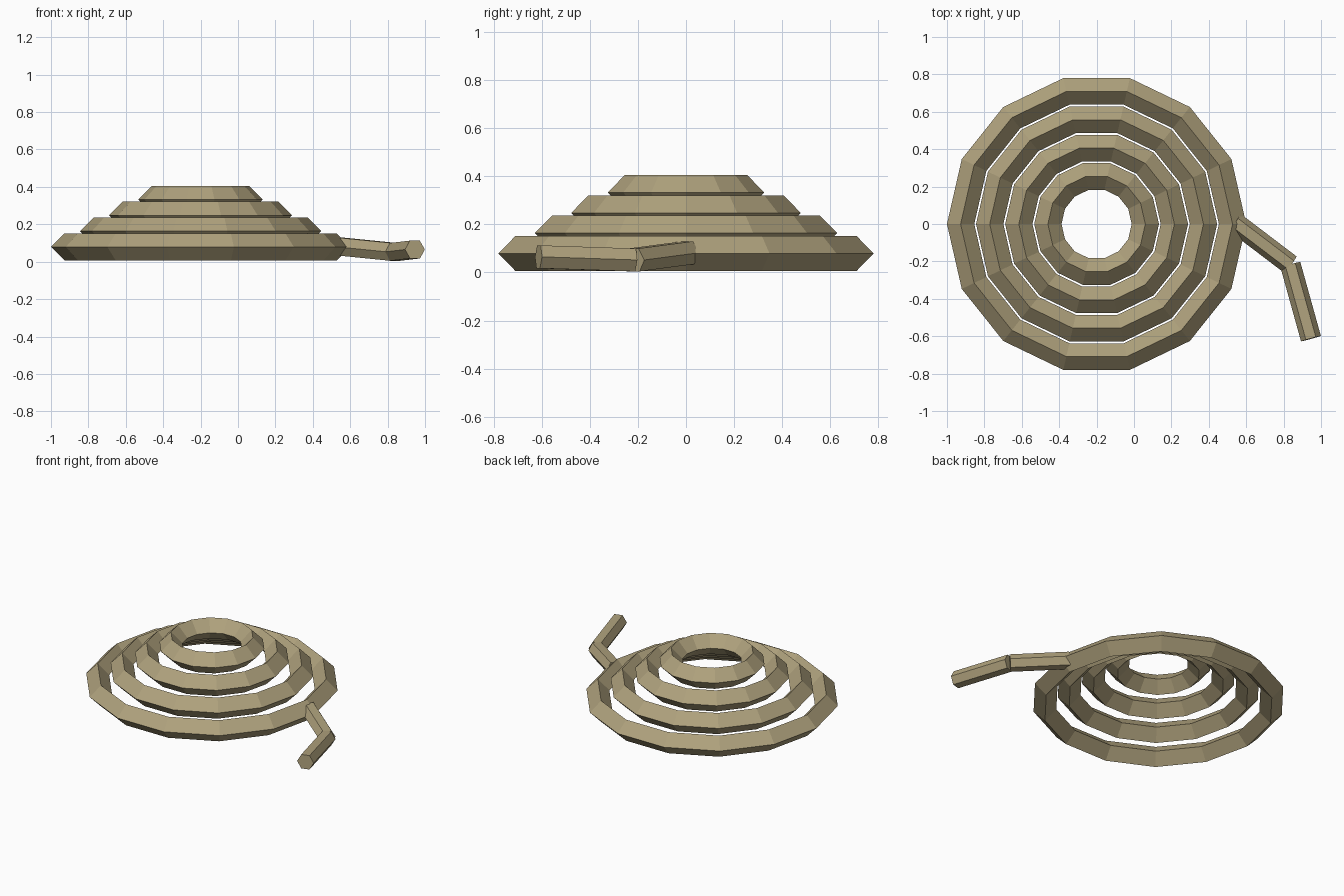
import bpy
import bmesh
from mathutils import Matrix, Vector

if "Cube" in bpy.data.objects:
    bpy.data.objects.remove(bpy.data.objects["Cube"])

rope = bpy.data.materials.new("khaki rope")
rope.diffuse_color = (0.43, 0.36, 0.205, 1)
rope.use_nodes = True
rope.node_tree.nodes["Principled BSDF"].inputs["Base Color"].default_value = rope.diffuse_color

# Stacked coils: 14-sided rings with a diamond section, shrinking upwards
for i in range(4):
    bpy.ops.mesh.primitive_torus_add(
        major_segments=14, minor_segments=4,
        major_radius=0.727 - 0.1555 * i, minor_radius=0.073,
        location=(-0.2, 0, 0.079 + 0.0845 * i))
    coil = bpy.context.object
    coil.name = f"coil_{i + 1}"
    coil.data.materials.append(rope)
    bpy.ops.object.shade_flat()


def rope_piece(name, start, end, radius=0.055):
    """Hexagonal rod between two points, with a flat side facing up."""
    a, b = Vector(start), Vector(end)
    axis = (b - a).normalized()
    side = axis.cross(Vector((0, 0, 1))).normalized()
    up = side.cross(axis)
    frame = Matrix((side, up, axis)).transposed().to_4x4()
    if frame.determinant() < 0:
        frame = Matrix((-side, up, axis)).transposed().to_4x4()
    bm = bmesh.new()
    profile = []
    for k in range(6):
        p = Matrix.Rotation(k * 1.0471976, 3, 'Z') @ Vector((radius, 0, 0))
        profile.append(bm.verts.new(a + frame.to_3x3() @ p))
    cap = bm.faces.new(profile)
    new = bmesh.ops.extrude_face_region(bm, geom=[cap], use_keep_orig=True)["geom"]
    bmesh.ops.translate(bm, vec=b - a,
                        verts=[g for g in new if isinstance(g, bmesh.types.BMVert)])
    bmesh.ops.recalc_face_normals(bm, faces=bm.faces)
    mesh = bpy.data.meshes.new(name)
    bm.to_mesh(mesh)
    bm.free()
    mesh.materials.append(rope)
    bpy.context.collection.objects.link(bpy.data.objects.new(name, mesh))


# Loose end: two straight pieces meeting at a kink
kink = (0.836, -0.217, 0.052)
rope_piece("loose_end_inner", (0.537, 0.01, 0.082), kink)
rope_piece("loose_end_tip", kink, (0.946, -0.613, 0.065))
